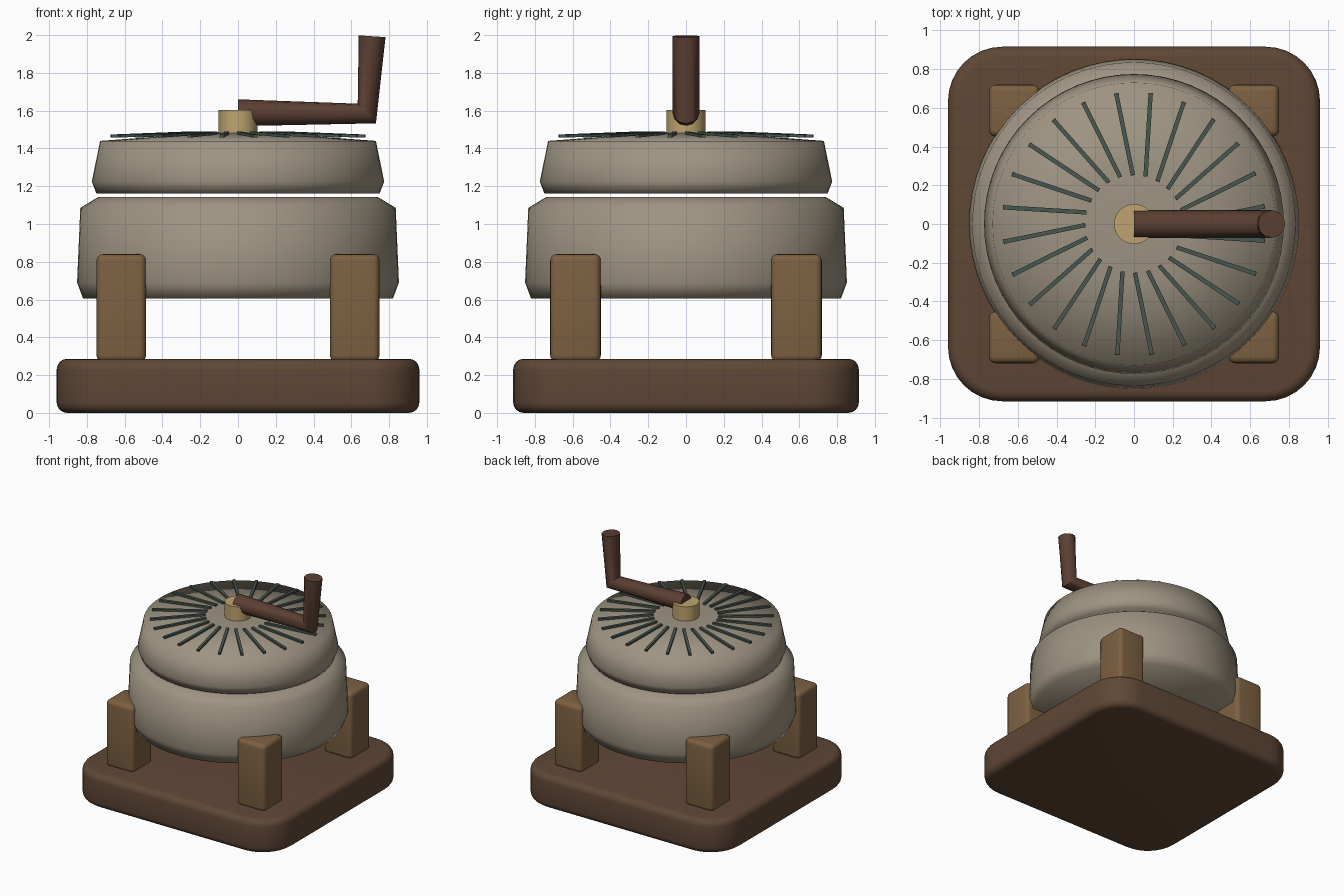
import bpy
import bmesh
import math
from mathutils import Matrix, Vector

cube = bpy.data.objects.get("Cube")
if cube:
    bpy.data.objects.remove(cube, do_unlink=True)


def material(name, rgb):
    mat = bpy.data.materials.new(name)
    mat.use_nodes = True
    color = (*rgb, 1)
    mat.diffuse_color = color
    mat.node_tree.nodes["Principled BSDF"].inputs["Base Color"].default_value = color
    return mat


dark_wood = material("dark wood", (0.115, 0.063, 0.036))
leg_wood = material("leg wood", (0.205, 0.119, 0.054))
handle_wood = material("handle wood", (0.105, 0.05, 0.031))
stone = material("stone", (0.34, 0.295, 0.222))
pale_wood = material("pale wood", (0.52, 0.37, 0.16))
groove_green = material("groove green", (0.065, 0.095, 0.08))


def finish(name, bm, mat, smooth=None):
    bmesh.ops.recalc_face_normals(bm, faces=bm.faces)
    mesh = bpy.data.meshes.new(name)
    bm.to_mesh(mesh)
    bm.free()
    mesh.materials.append(mat)
    obj = bpy.data.objects.new(name, mesh)
    bpy.context.collection.objects.link(obj)
    if smooth is not None:
        bpy.ops.object.select_all(action='DESELECT')
        obj.select_set(True)
        bpy.context.view_layer.objects.active = obj
        bpy.ops.object.shade_smooth_by_angle(angle=math.radians(smooth))
    return obj


def box(name, center, size, mat, edge, corner=0):
    """Box with optional rounded upright corners, then softened edges."""
    bm = bmesh.new()
    bmesh.ops.create_cube(bm, size=1)
    bmesh.ops.scale(bm, vec=size, verts=bm.verts)
    bmesh.ops.translate(bm, vec=center, verts=bm.verts)
    if corner:
        upright = [e for e in bm.edges
                   if abs(e.verts[0].co.z - e.verts[1].co.z) > 0.01]
        bmesh.ops.bevel(bm, geom=upright, offset=corner, segments=8,
                        profile=0.5, affect='EDGES')
    sharp = [e for e in bm.edges if e.calc_face_angle(0) > 1]
    bmesh.ops.bevel(bm, geom=sharp, offset=edge, segments=4,
                    profile=0.5, affect='EDGES')
    return finish(name, bm, mat, 40)


def lathe(name, profile, mat, smooth, steps=64):
    bm = bmesh.new()
    verts = [bm.verts.new((r, 0, z)) for r, z in profile]
    edges = [bm.edges.new(pair) for pair in zip(verts, verts[1:])]
    bmesh.ops.spin(bm, geom=verts + edges, cent=(0, 0, 0), axis=(0, 0, 1),
                   angle=math.tau, steps=steps)
    bmesh.ops.remove_doubles(bm, verts=bm.verts, dist=0.0005)
    return finish(name, bm, mat, smooth)


# Base and its four legs
box("base", (0, 0, 0.143), (1.92, 1.83, 0.286), dark_wood, 0.055, 0.28)
for sx, side in ((1, "left"), (-1, "right")):
    for sy, end in ((-1, "front"), (1, "back")):
        box(f"{end}_{side}_leg", (sx * 0.618, sy * 0.585, 0.555),
            (0.262, 0.268, 0.57), leg_wood, 0.035)

# Grinding stones
lathe("lower_stone", [(0, 0.605), (0.82, 0.605), (0.852, 0.69),
                      (0.835, 1.085), (0.74, 1.143), (0, 1.143)], stone, 180)
lathe("upper_stone", [(0, 1.162), (0.75, 1.162), (0.774, 1.225),
                      (0.73, 1.44), (0.3, 1.472), (0, 1.485)], stone, 180)

# Ring of slanted ribs on the upper stone
bm = bmesh.new()
for i in range(24):
    around = Matrix.Rotation(math.radians(6 + 15 * i), 4, 'Z')
    place = Matrix.Translation((0.465, 0, 1.474))
    skew = Matrix.Rotation(math.radians(5.5), 4, 'Z')
    slope = Matrix.Rotation(math.radians(2.2), 4, 'Y')
    scale = Matrix.Diagonal(Vector((0.43, 0.022, 0.016, 1)))
    bmesh.ops.create_cube(bm, size=1,
                          matrix=around @ place @ skew @ slope @ scale)
finish("grinding_ribs", bm, groove_green)

# Hub and bent crank
lathe("hub", [(0, 1.45), (0.103, 1.45), (0.103, 1.603), (0, 1.603)],
      pale_wood, 40, 32)
path = bpy.data.curves.new("crank_path", 'CURVE')
path.dimensions = '3D'
path.bevel_depth = 0.071
path.bevel_resolution = 4
path.use_fill_caps = True
spline = path.splines.new('POLY')
spline.points.add(2)
for point, (x, z) in zip(spline.points, ((0, 1.589), (0.682, 1.585), (0.71, 1.994))):
    point.co = (x, 0, z, 1)
helper = bpy.data.objects.new("crank_path", path)
bpy.context.collection.objects.link(helper)
bm = bmesh.new()
bm.from_mesh(helper.to_mesh())
helper.to_mesh_clear()
bpy.data.objects.remove(helper, do_unlink=True)
bmesh.ops.remove_doubles(bm, verts=bm.verts, dist=0.0005)
finish("crank_handle", bm, handle_wood, 50)
